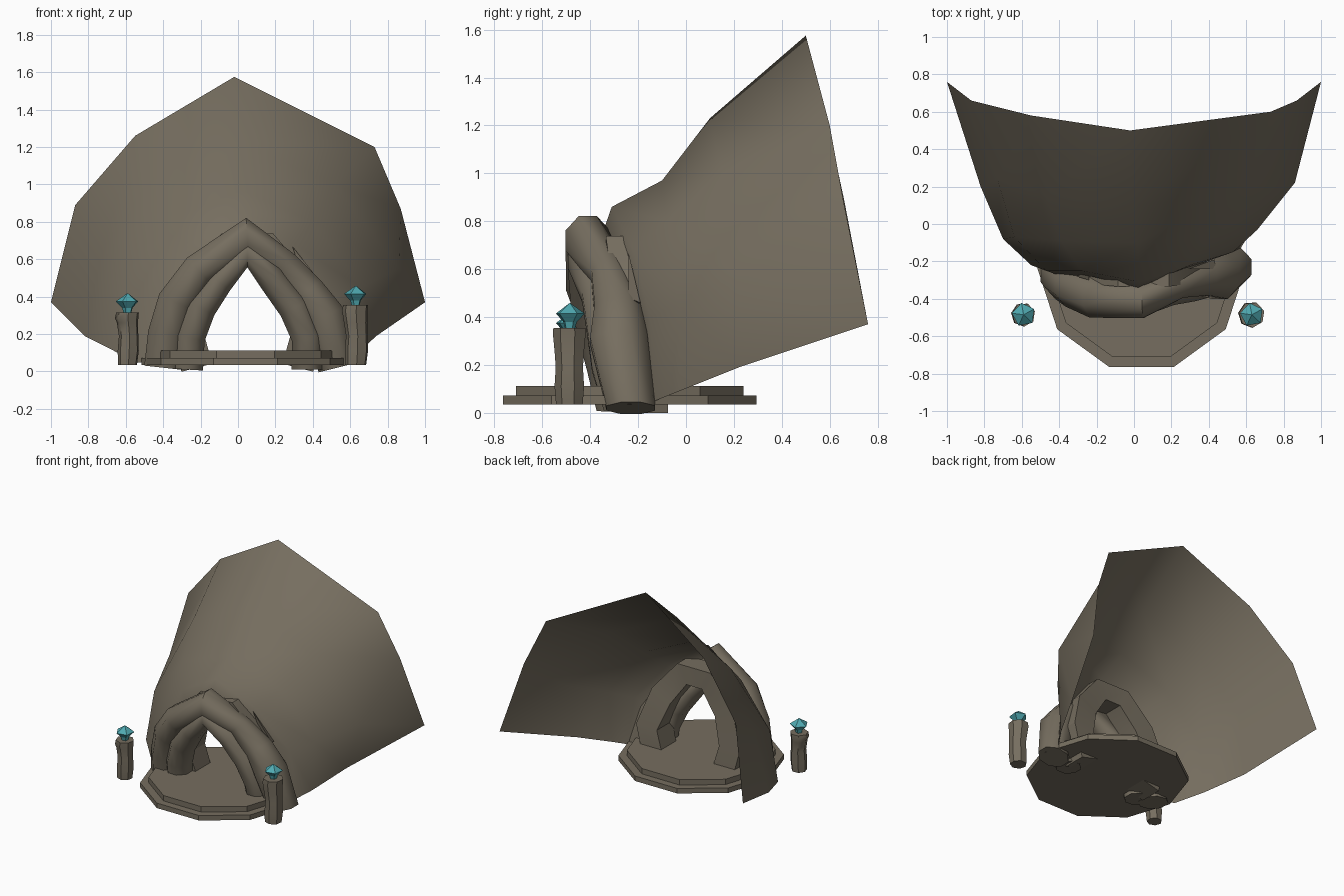
import bpy, bmesh, math
from mathutils import Vector

if "Cube" in bpy.data.objects:
    bpy.data.objects.remove(bpy.data.objects["Cube"])


def make_material(name, colour):
    mat = bpy.data.materials.new(name)
    mat.use_nodes = True
    mat.diffuse_color = (*colour, 1)
    mat.node_tree.nodes["Principled BSDF"].inputs["Base Color"].default_value = (*colour, 1)
    return mat


stone = make_material("grey_brown_stone", (.18, .155, .115))
crystal = make_material("teal_crystal", (.08, .4, .44))


def add_object(name, verts, faces, mat, smooth_angle=None, recalc=True):
    mesh = bpy.data.meshes.new(name)
    mesh.from_pydata(verts, [], faces)
    if recalc:
        bm = bmesh.new()
        bm.from_mesh(mesh)
        bmesh.ops.recalc_face_normals(bm, faces=bm.faces)
        bm.to_mesh(mesh)
        bm.free()
    mesh.materials.append(mat)
    obj = bpy.data.objects.new(name, mesh)
    bpy.context.collection.objects.link(obj)
    if smooth_angle:
        bpy.ops.object.select_all(action="DESELECT")
        obj.select_set(True)
        bpy.context.view_layer.objects.active = obj
        bpy.ops.object.shade_smooth_by_angle(angle=math.radians(smooth_angle))
    return obj


def grid_faces(rows, count, closed):
    """Quads between successive rows; closed rows also get end caps."""
    faces = []
    for r in range(rows - 1):
        for i in range(count if closed else count - 1):
            j = (i + 1) % count
            faces.append((r * count + i, r * count + j, (r + 1) * count + j, (r + 1) * count + i))
    if closed:
        faces.append(tuple(range(count)))
        faces.append(tuple(range((rows - 1) * count, rows * count)))
    return faces


def add_arch(name, path, sides, smooth_angle):
    """Tube along an arch; each stop is x, y, z, thickness, depth."""
    verts = []
    for k, (x, y, z, thick, depth) in enumerate(path):
        before, after = path[max(k - 1, 0)], path[min(k + 1, len(path) - 1)]
        tangent = Vector((after[0] - before[0], 0, after[2] - before[2])).normalized()
        across = Vector((-tangent.z, 0, tangent.x))
        for s in range(sides):
            a = math.tau * (s + .5) / sides
            verts.append(Vector((x, y, z)) + across * thick * math.cos(a)
                         + Vector((0, depth * math.sin(a), 0)))
    return add_object(name, verts, grid_faces(len(path), sides, True), stone, smooth_angle)


def add_stack(name, x, y, sides, levels, mat, turn=0, smooth_angle=None):
    """Stacked polygons; each level is height, radius, x shift."""
    verts = [(x + dx + r * math.cos(turn + math.tau * s / sides),
              y + r * math.sin(turn + math.tau * s / sides), z)
             for z, r, dx in levels for s in range(sides)]
    return add_object(name, verts, grid_faces(len(levels), sides, True), mat, smooth_angle)


# Flared hillside shell: rings from the doorway back to the ragged rim
rings = [
    [(-.55, -.22, .05), (-.47, -.25, .4), (-.28, -.25, .68), (.03, -.31, .86),
     (.3, -.22, .68), (.53, -.15, .4), (.57, -.13, .05)],
    [(-.7, -.08, .13), (-.64, -.07, .5), (-.39, -.09, .8), (.02, -.1, .97),
     (.4, -.08, .8), (.66, -.03, .45), (.63, -.03, .09)],
    [(-.82, .2, .19), (-.73, .24, .63), (-.47, .15, 1), (0, .1, 1.23),
     (.52, .15, 1), (.86, .22, .55), (.74, .22, .19)],
    [(-1, .76, .37), (-.87, .66, .89), (-.55, .58, 1.26), (-.02, .5, 1.575),
     (.73, .6, 1.2), (.87, .66, .87), (1, .76, .37)],
]
rings.insert(0, [(x * .82, y - .03, z * .9) for x, y, z in rings[0]])
add_object("hillside_shell", [p for ring in rings for p in ring],
           grid_faces(len(rings), len(rings[0]), False), stone, 80, recalc=False)

# Rock arches framing the doorway
add_arch("outer_arch", [
    (-.4, -.27, .02, .11, .1), (-.38, -.29, .2, .11, .12), (-.33, -.33, .37, .11, .12),
    (-.21, -.39, .54, .1, .12), (.05, -.41, .72, .11, .1), (.24, -.32, .57, .09, .08),
    (.37, -.28, .43, .1, .11), (.46, -.28, .3, .12, .13), (.53, -.23, .02, .11, .11)], 8, 60)
add_arch("inner_arch", [
    (-.27, -.29, .01, .09, .09), (-.26, -.32, .18, .09, .1), (-.2, -.36, .34, .09, .1),
    (-.1, -.39, .48, .08, .1), (.05, -.41, .64, .09, .09), (.19, -.35, .48, .08, .09),
    (.3, -.32, .34, .09, .1), (.37, -.3, .18, .09, .1), (.37, -.26, .01, .09, .09)], 8, 60)

# Blocky support frame behind the arches
add_arch("back_frame", [
    (-.22, -.18, .02, .12, .12), (-.28, -.2, .25, .12, .13), (-.21, -.23, .48, .12, .12),
    (-.05, -.25, .67, .11, .12), (.15, -.25, .67, .11, .12), (.3, -.22, .48, .12, .12),
    (.38, -.17, .25, .12, .13), (.32, -.16, .02, .12, .12)], 4, 25)

# Broken shards wedged against the arch
for name, tip, base in (
        ("left_shard", (-.24, -.25, .62), (-.25, -.28, .57)),
        ("right_shard", (.29, -.24, .67), (.43, -.22, .46))):
    t, b = Vector(tip), Vector(base)
    corners = [t, b + Vector((.01, -.02, .02)), b + Vector((-.06, 0, -.02)), b + Vector((0, .03, 0))]
    add_object(name, corners, [(0, 1, 2), (0, 2, 3), (0, 3, 1), (1, 3, 2)], stone)

# Two-tier ten-sided platform
for name, radius, low, high in (("platform_base", .557, .035, .072), ("platform_top", .5, .072, .112)):
    add_stack(name, .04, -.235, 10, [(low, radius, 0), (high, radius, 0)], stone)

# Crystal-topped posts
for side, x, y, top, width in (("right", -.59, -.485, .315, .058), ("left", .63, -.485, .355, .064)):
    add_stack(side + "_post", x, y, 7, [
        (.035, width * .9, 0), (.11, width, .004), (.19, width * .92, .006),
        (.26, width, 0), (top - .03, width * 1.1, -.004), (top, width * 1.08, 0)],
        stone, .3, 50)
    add_stack(side + "_crystal", x, y, 5, [
        (top - .01, .02, 0), (top + .025, .03, 0), (top + .06, .064, 0),
        (top + .103, .002, 0)], crystal, .5)
